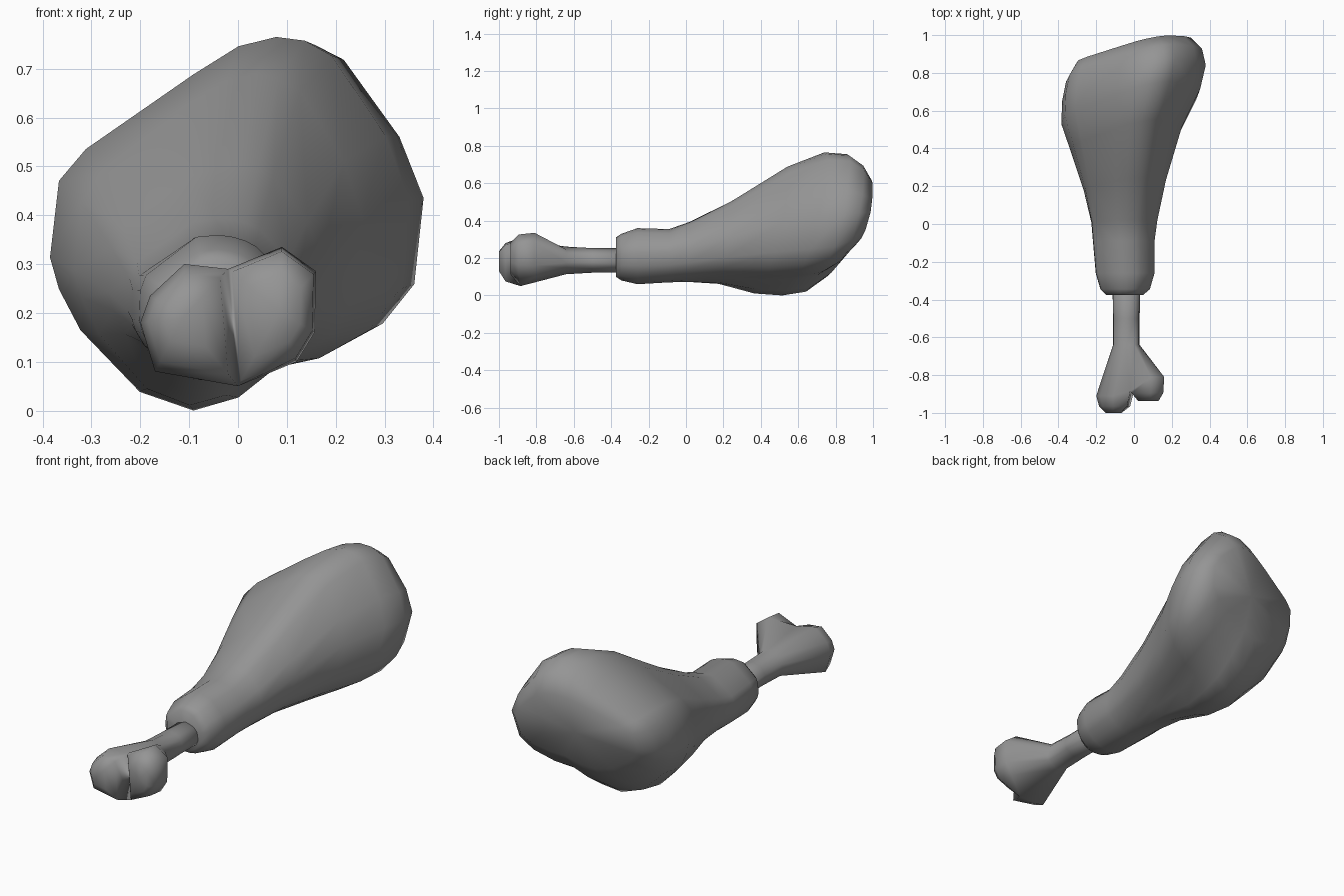
import bpy, bmesh, math
from mathutils import Vector

if "Cube" in bpy.data.objects:
    bpy.data.objects.remove(bpy.data.objects["Cube"], do_unlink=True)

grey = bpy.data.materials.new("plain grey")
grey.use_nodes = True
grey.diffuse_color = (0.3, 0.3, 0.3, 1)
grey.node_tree.nodes["Principled BSDF"].inputs["Base Color"].default_value = (0.3, 0.3, 0.3, 1)


def finish(name, bm):
    bmesh.ops.recalc_face_normals(bm, faces=bm.faces)
    mesh = bpy.data.meshes.new(name)
    bm.to_mesh(mesh)
    bm.free()
    mesh.materials.append(grey)
    mesh.shade_smooth()
    obj = bpy.data.objects.new(name, mesh)
    bpy.context.collection.objects.link(obj)


def middle(loop):
    return sum((v.co for v in loop), Vector()) / len(loop)


def skin(bm, loop, rings):
    """Continue a closed loop of vertices through more rings; return the last loop."""
    for ring in rings:
        new = [bm.verts.new(p) for p in ring]
        for i in range(len(loop)):
            bm.faces.new((loop[i - 1], loop[i], new[i], new[i - 1]))
        loop = new
    return loop


def cap(bm, loop):
    centre = bm.verts.new(middle(loop))
    for i in range(len(loop)):
        bm.faces.new((loop[i - 1], loop[i], centre))


# Lobed cross-section of the thick end, in a unit box
LOBES = [(.26, 1), (.05, .95), (-.2, .8), (-.8, .4), (-.95, .23), (-1, -.18),
         (-.95, -.35), (-.83, -.57), (-.5, -.9), (-.2, -1), (.05, -.93),
         (.26, -.77), (.5, -.72), (.78, -.57), (.95, -.35), (1, .13),
         (.87, .47), (.57, .9), (.42, .98)]


def section(y, x0, x1, z0, z1, k):
    """Blend from an oval (k = 0) to the tilted lobed section (k = 1)."""
    ring = []
    for u, v in LOBES:
        a = math.atan2(v, u)
        u, v = Vector((math.cos(a), math.sin(a))).lerp(Vector((u, v)), k)
        x = (x0 + x1) / 2 + u * (x1 - x0) / 2
        z = (z0 + z1) / 2 + v * (z1 - z0) / 2
        ring.append(Vector((x, y + k * (.21 * x + .25 * (z - .35)), z)))
    return ring


# Meat: y, left and right limits, bottom and top limits, lobe amount
MEAT = [(-.375, -.15, .05, .10, .31, 0), (-.345, -.18, .085, .08, .33, 0),
        (-.26, -.205, .11, .06, .36, 0), (-.09, -.22, .11, .07, .355, 0),
        (.02, -.228, .125, .07, .395, .15), (.22, -.268, .17, .06, .505, .5),
        (.46, -.335, .255, .01, .69, .9), (.62, -.385, .35, 0, .765, 1),
        (.74, -.38, .38, .02, .755, 1), (.83, -.36, .36, .10, .70, 1),
        (.90, -.31, .30, .22, .62, 1)]
meat = bmesh.new()
rings = [section(*row) for row in MEAT]
start = [meat.verts.new(p) for p in rings[0]]
cap(meat, start)
cap(meat, skin(meat, start, rings[1:]))
finish("meat", meat)

# Outline of the flared bone end, in x and z; the notch divides the two knobs
FLARE = [(-.02, .29), (-.11, .30), (-.18, .235), (-.2, .18), (-.17, .08), (0, .05),
         (.12, .1), (.157, .16), (.16, .285), (.09, .335)]
NOTCH_TOP, NOTCH_BOTTOM = 0, 5


def shaft_ring(y, rx, rz):
    """Oval ring whose points line up with the flared outline."""
    angles = [math.atan2(z - .19, x + .02) for x, z in FLARE]
    return [Vector((-.04 + rx * math.cos(a), y, .187 + rz * math.sin(a))) for a in angles]


def flare_y(i):
    if i in (NOTCH_TOP, NOTCH_BOTTOM):
        return -.885
    return -.91 if i < NOTCH_BOTTOM else -.81


# Bone: straight shaft widening into the flare
bone = bmesh.new()
start = [bone.verts.new(p) for p in shaft_ring(-.25, .075, .065)]
cap(bone, start)
flare = [Vector((x, flare_y(i), z)) for i, (x, z) in enumerate(FLARE)]
end = skin(bone, start, [shaft_ring(-.5, .071, .066), shaft_ring(-.64, .071, .074), flare])


def knob(loop, steps):
    """Round off one half of the flare; steps are y and scale."""
    c = middle(loop)
    rings = []
    for y, s in steps:
        rings.append([Vector((c.x + s * (v.co.x - c.x), y, c.z + s * (v.co.z - c.z)))
                      for v in loop])
    cap(bone, skin(bone, loop, rings))


knob(end[NOTCH_TOP:NOTCH_BOTTOM + 1], [(-.965, .82), (-1, .42)])
knob(end[NOTCH_BOTTOM:] + end[:1], [(-.895, .93), (-.937, .6)])
finish("bone", bone)
